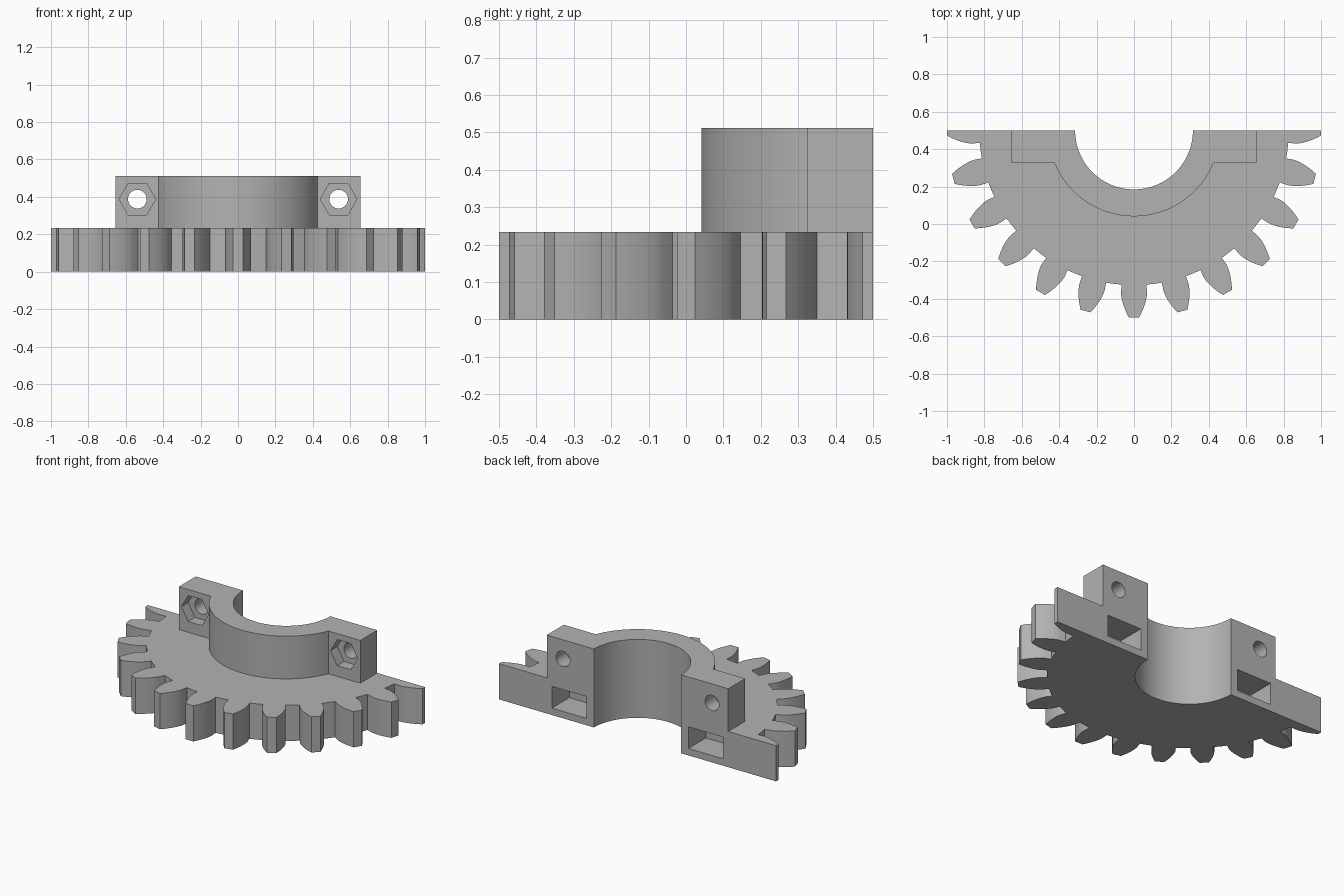
import bpy
import bmesh
from math import cos, sin, tan, acos, pi, radians
from mathutils import Matrix, Vector

if "Cube" in bpy.data.objects:
    bpy.data.objects.remove(bpy.data.objects["Cube"], do_unlink=True)

CENTER_Y = 0.5          # gear axis, on the split face
TEETH = 24
PLATE_H, TOP = 0.233, 0.512
BORE, COLLAR = 0.315, 0.459

grey = bpy.data.materials.new("plain grey")
grey.use_nodes = True
grey.diffuse_color = (0.45, 0.45, 0.45, 1)
grey.node_tree.nodes["Principled BSDF"].inputs["Base Color"].default_value = grey.diffuse_color


def polar(r, a):
    return (r * cos(a), CENTER_Y + r * sin(a))


def arc(r, a0, a1, steps):
    return [polar(r, a0 + (a1 - a0) * i / steps) for i in range(steps + 1)]


def finish(name, bm):
    bmesh.ops.recalc_face_normals(bm, faces=bm.faces)
    mesh = bpy.data.meshes.new(name)
    bm.to_mesh(mesh)
    bm.free()
    mesh.materials.append(grey)
    obj = bpy.data.objects.new(name, mesh)
    bpy.context.collection.objects.link(obj)
    return obj


def extrude_profile(name, points, z0, z1):
    bm = bmesh.new()
    face = bm.faces.new([bm.verts.new((x, y, z0)) for x, y in points])
    ext = bmesh.ops.extrude_face_region(bm, geom=[face])
    verts = [v for v in ext["geom"] if isinstance(v, bmesh.types.BMVert)]
    bmesh.ops.translate(bm, verts=verts, vec=(0, 0, z1 - z0))
    return finish(name, bm)


def rod(name, x, z, radius, y0, y1, sides):
    # prism along y, with a corner pointing sideways
    bm = bmesh.new()
    place = Matrix.Translation((x, (y0 + y1) / 2, z)) @ Matrix.Rotation(pi / 2, 4, "X")
    place = place @ Matrix.Rotation(pi / 2 if sides == 6 else 0, 4, "Z")
    bmesh.ops.create_cone(bm, cap_ends=True, segments=sides, radius1=radius,
                          radius2=radius, depth=y1 - y0, matrix=place)
    return finish(name, bm)


def block(name, low, high):
    bm = bmesh.new()
    low, high = Vector(low), Vector(high)
    size = Matrix.Diagonal((*(high - low), 1))
    bmesh.ops.create_cube(bm, size=1, matrix=Matrix.Translation((low + high) / 2) @ size)
    return finish(name, bm)


def activate(obj):
    bpy.ops.object.select_all(action="DESELECT")
    obj.select_set(True)
    bpy.context.view_layer.objects.active = obj


def cut(obj, cutter):
    cutter.hide_render = True
    mod = obj.modifiers.new("cut", "BOOLEAN")
    mod.operation = "DIFFERENCE"
    mod.solver = "EXACT"
    mod.object = cutter
    activate(obj)
    bpy.ops.object.modifier_apply(modifier=mod.name)
    bpy.data.objects.remove(cutter, do_unlink=True)


# Involute tooth flank, as radius and half angle from root to tip
module = 2 / (TEETH + 2)
pitch = module * TEETH / 2
base = pitch * cos(radians(20))
root = pitch - 1.25 * module


def involute(r):
    phi = acos(min(1, base / r))
    return tan(phi) - phi


base_half = pi / (2 * TEETH) + involute(pitch)
STEPS = 7
flank = [(root, base_half)]
for i in range(STEPS + 1):
    r = base + (1 - base) * i / STEPS
    flank.append((r, base_half - involute(r)))

# Half gear outline: end teeth are halved on the split face
outline = [polar(1, -pi)]
for k in range(TEETH // 2 + 1):
    mid = -pi + k * 2 * pi / TEETH
    if k > 0:
        outline += [polar(r, mid - h) for r, h in flank]
    if k < TEETH // 2:
        outline += [polar(r, mid + h) for r, h in reversed(flank)]
        gap = 2 * pi / TEETH - 2 * base_half
        outline.append(polar(root, mid + base_half + gap / 2))
outline.append(polar(1, 0))
bore_arc = arc(BORE, 0, -pi, 48)
gear = extrude_profile("half_gear", outline + bore_arc, 0, PLATE_H)

# Clamp collar with a square ear on each side
EAR_X, EAR_Y = 0.655, 0.325
meet = acos((CENTER_Y - EAR_Y) / COLLAR)
collar_outline = [(-EAR_X, CENTER_Y), (-EAR_X, EAR_Y)]
collar_outline += arc(COLLAR, -pi / 2 - meet, -pi / 2 + meet, 40)
collar_outline += [(EAR_X, EAR_Y), (EAR_X, CENTER_Y)]
collar = extrude_profile("clamp_collar", collar_outline + bore_arc, PLATE_H, TOP)

# Bolt holes, hexagonal nut recesses and pockets in the split face
for side in (-1, 1):
    x, z = side * 0.538, 0.388
    cut(collar, rod("bolt_cutter", x, z, 0.05, 0.2, 0.6, 32))
    cut(collar, rod("nut_cutter", x, z, 0.098, 0.25, EAR_Y + 0.07, 6))
    xs = sorted((side * 0.367, side * 0.618))
    cut(gear, block("pocket_cutter", (xs[0], 0.32, 0.045), (xs[1], 0.6, 0.187)))

for obj in (gear, collar):
    activate(obj)
    bpy.ops.object.shade_smooth_by_angle(angle=radians(25))
